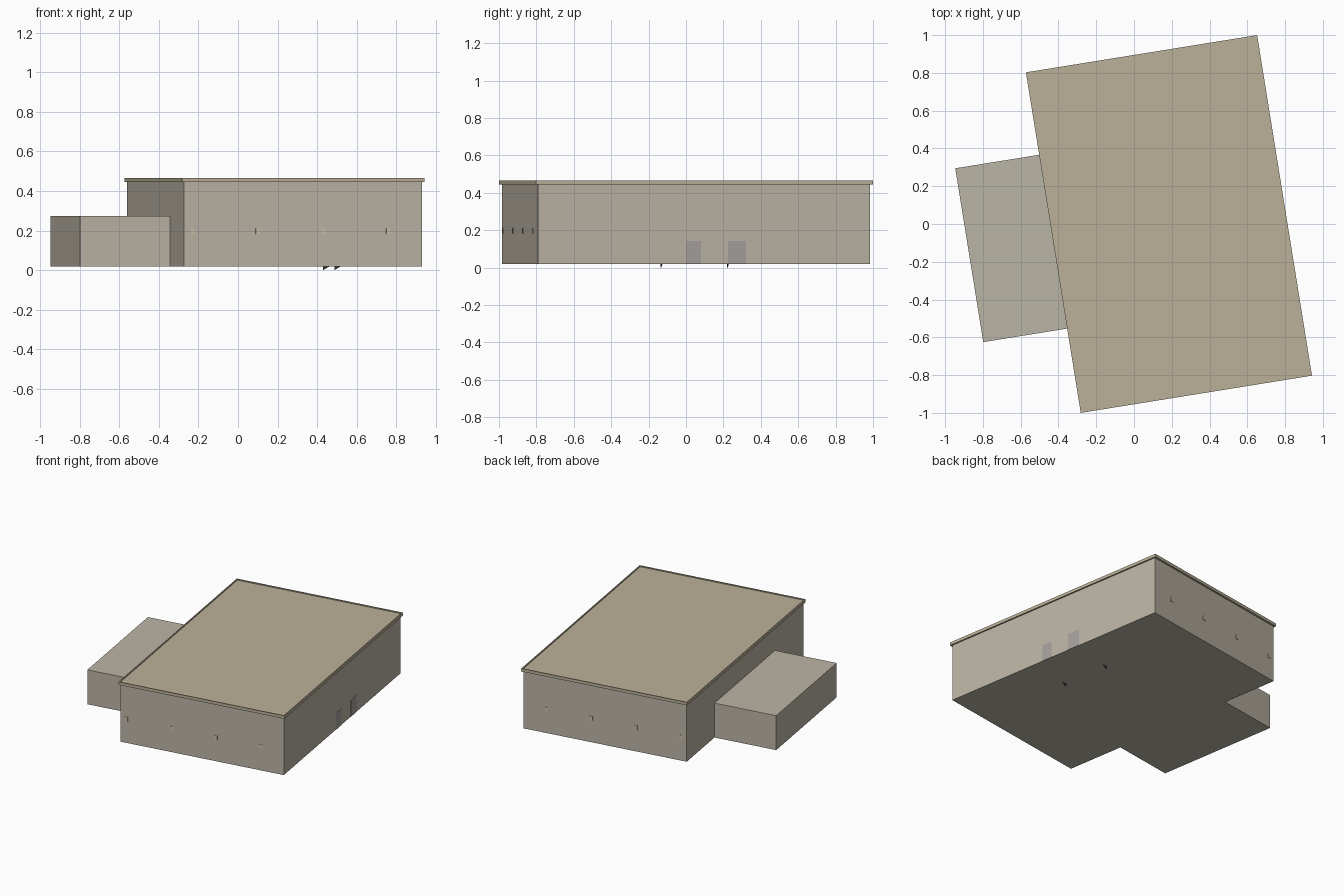
import bpy, bmesh, math
from mathutils import Matrix

if "Cube" in bpy.data.objects:
    bpy.data.objects.remove(bpy.data.objects["Cube"])

# Whole building is turned on its plot; parts are laid out in its own axes
PLOT = Matrix.Translation((0.185, 0.0, 0.0)) @ Matrix.Rotation(math.radians(9.15), 4, 'Z')
W, L = 1.219, 1.799          # hall wall footprint
RW, RL = 1.24, 1.826         # roof footprint
BASE = 0.02


def material(name, rgb):
    m = bpy.data.materials.new(name)
    m.diffuse_color = (*rgb, 1)
    m.use_nodes = True
    m.node_tree.nodes["Principled BSDF"].inputs["Base Color"].default_value = m.diffuse_color
    return m


WALL = material("wall_beige", (0.50, 0.46, 0.38))
ROOF = material("roof_tan", (0.50, 0.44, 0.32))
DOOR = material("door_grey", (0.38, 0.36, 0.34))
LAMP = material("lamp_sand", (0.60, 0.52, 0.38))
DARK = material("dark_metal", (0.05, 0.05, 0.05))


def finish(name, bm, mat):
    bmesh.ops.recalc_face_normals(bm, faces=bm.faces)
    me = bpy.data.meshes.new(name)
    bm.to_mesh(me)
    bm.free()
    ob = bpy.data.objects.new(name, me)
    ob.matrix_world = PLOT
    me.materials.append(mat)
    bpy.context.collection.objects.link(ob)
    return ob


def box_bm(x, y, z):
    bm = bmesh.new()
    bmesh.ops.create_cube(bm, size=1)
    for v in bm.verts:
        v.co = [r[0] if c < 0 else r[1] for c, r in zip(v.co, (x, y, z))]
    return bm


def box(name, x, y, z, mat):
    return finish(name, box_bm(x, y, z), mat)


# Main hall and lower side annex
box("hall", (-W/2, W/2), (-L/2, L/2), (BASE, 0.447), WALL)
box("annex", (-1.07, -W/2), (-0.461, 0.471), (BASE, 0.275), WALL)

# Flat roof slab with a slim raised rim
bm = box_bm((-RW/2, RW/2), (-RL/2, RL/2), (0.445, 0.467))
top = [f for f in bm.faces if f.normal.z > 0.9 or all(v.co.z > 0.46 for v in f.verts)]
bmesh.ops.inset_region(bm, faces=top[:1], thickness=0.011)
inner = bmesh.ops.extrude_face_region(bm, geom=top[:1])
bmesh.ops.translate(bm, vec=(0, 0, -0.007),
                    verts=[v for v in inner["geom"] if isinstance(v, bmesh.types.BMVert)])
bmesh.ops.delete(bm, geom=[f for f in top[:1] if f.is_valid], context='FACES')
finish("roof", bm, ROOF)

# Small wall lamps on both gable ends
for side, s in (("front", -1), ("back", 1)):
    for i in range(4):
        cx = -0.565 + 0.334 * i
        y = sorted((s * (L/2 - 0.004), s * (L/2 + 0.004)))
        box(f"{side}_lamp_{i + 1}", (cx - 0.011, cx + 0.011), y, (0.182, 0.212), LAMP)

# Doors in the long right wall
for i, (a, b) in enumerate(((-0.098, -0.017), (0.13, 0.226))):
    box(f"door_{i + 1}", (W/2 - 0.004, W/2 + 0.002), (a, b), (BASE, 0.142), DOOR)

# Two small triangular fins under the floor
for i, y in enumerate((-0.18, 0.18)):
    bm = bmesh.new()
    tri = [(0.277, BASE), (0.31, BASE), (0.277, 0.0)]
    face = bm.faces.new([bm.verts.new((x, y - 0.002, z)) for x, z in tri])
    ext = bmesh.ops.extrude_face_region(bm, geom=[face])
    bmesh.ops.translate(bm, vec=(0, 0.004, 0),
                        verts=[v for v in ext["geom"] if isinstance(v, bmesh.types.BMVert)])
    finish(f"floor_fin_{i + 1}", bm, DARK)
